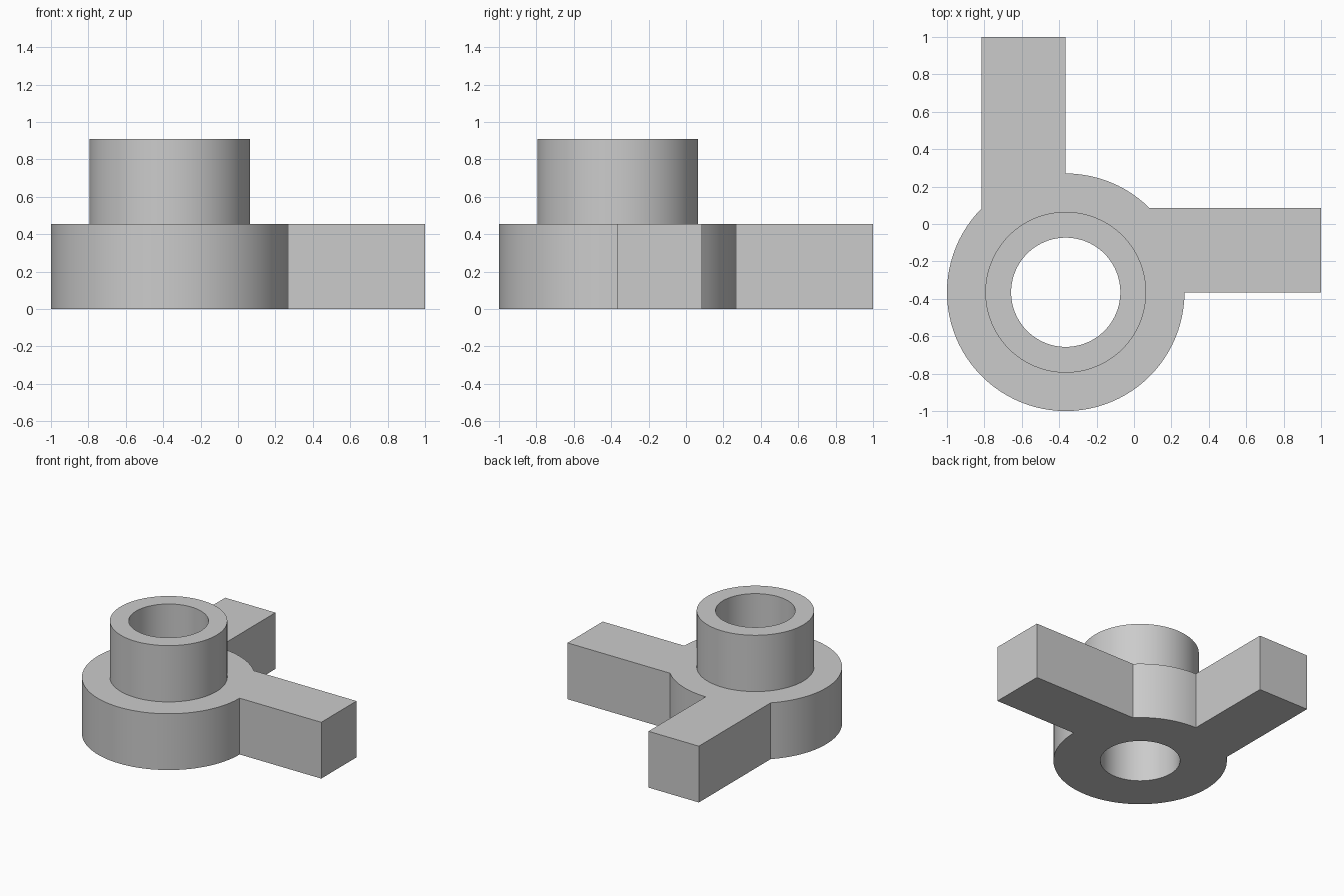
import bpy
import bmesh
from math import acos, asin, cos, pi, radians, sin

cube = bpy.data.objects.get("Cube")
if cube:
    bpy.data.objects.remove(cube, do_unlink=True)

HUB = -0.365          # hub centre, same in x and y
FLANGE_R, BOSS_R, BORE_R = 0.635, 0.43, 0.292
ARM_W = 0.45
FLANGE_Z, BOSS_Z = 0.455, 0.91
SEGMENTS = 96


def arc(radius, start, end, steps):
    """Points on an arc around the hub, both ends included."""
    return [(HUB + radius * cos(start + (end - start) * i / steps),
             HUB + radius * sin(start + (end - start) * i / steps))
            for i in range(steps + 1)]


def add_loop(bm, points, z):
    verts = [bm.verts.new((x, y, z)) for x, y in points]
    edges = [bm.edges.new((v, verts[i - 1])) for i, v in enumerate(verts)]
    return verts, edges


def bridge(bm, a, b):
    """Join two matching loops with a band of quads."""
    for i in range(len(a[0])):
        bm.faces.new((a[0][i - 1], a[0][i], b[0][i], b[0][i - 1]))


# Flange outline: two arcs joined by the two square arms
outline = arc(FLANGE_R, asin(ARM_W / FLANGE_R), pi / 2, 12)
outline += [(HUB, 1), (HUB - ARM_W, 1)]
outline += arc(FLANGE_R, acos(-ARM_W / FLANGE_R), 2 * pi, 60)
outline += [(1, HUB), (1, HUB + ARM_W)]
boss = arc(BOSS_R, 0, 2 * pi, SEGMENTS)[:-1]
bore = arc(BORE_R, 0, 2 * pi, SEGMENTS)[:-1]

bm = bmesh.new()
flange_low = add_loop(bm, outline, 0)
flange_high = add_loop(bm, outline, FLANGE_Z)
boss_low = add_loop(bm, boss, FLANGE_Z)
boss_high = add_loop(bm, boss, BOSS_Z)
bore_low = add_loop(bm, bore, 0)
bore_high = add_loop(bm, bore, BOSS_Z)

# Outer walls, boss wall, boss rim and through bore
bridge(bm, flange_low, flange_high)
bridge(bm, boss_low, boss_high)
bridge(bm, boss_high, bore_high)
bridge(bm, bore_high, bore_low)

# Flat top and underside of the flange and arms
for outer, inner in ((flange_high, boss_low), (flange_low, bore_low)):
    bmesh.ops.triangle_fill(bm, use_beauty=True, edges=outer[1] + inner[1])
bmesh.ops.recalc_face_normals(bm, faces=bm.faces[:])

mesh = bpy.data.meshes.new("hub_bracket")
bm.to_mesh(mesh)
bm.free()
bracket = bpy.data.objects.new("hub_bracket", mesh)
bpy.context.collection.objects.link(bracket)

# Plain grey finish
grey = bpy.data.materials.new("plain_grey")
grey.use_nodes = True
colour = (0.6, 0.6, 0.6, 1)
grey.diffuse_color = colour
grey.node_tree.nodes["Principled BSDF"].inputs["Base Color"].default_value = colour
mesh.materials.append(grey)

# Smooth round walls with crisp edges
bpy.ops.object.select_all(action="DESELECT")
bracket.select_set(True)
bpy.context.view_layer.objects.active = bracket
bpy.ops.object.shade_smooth_by_angle(angle=radians(30))
